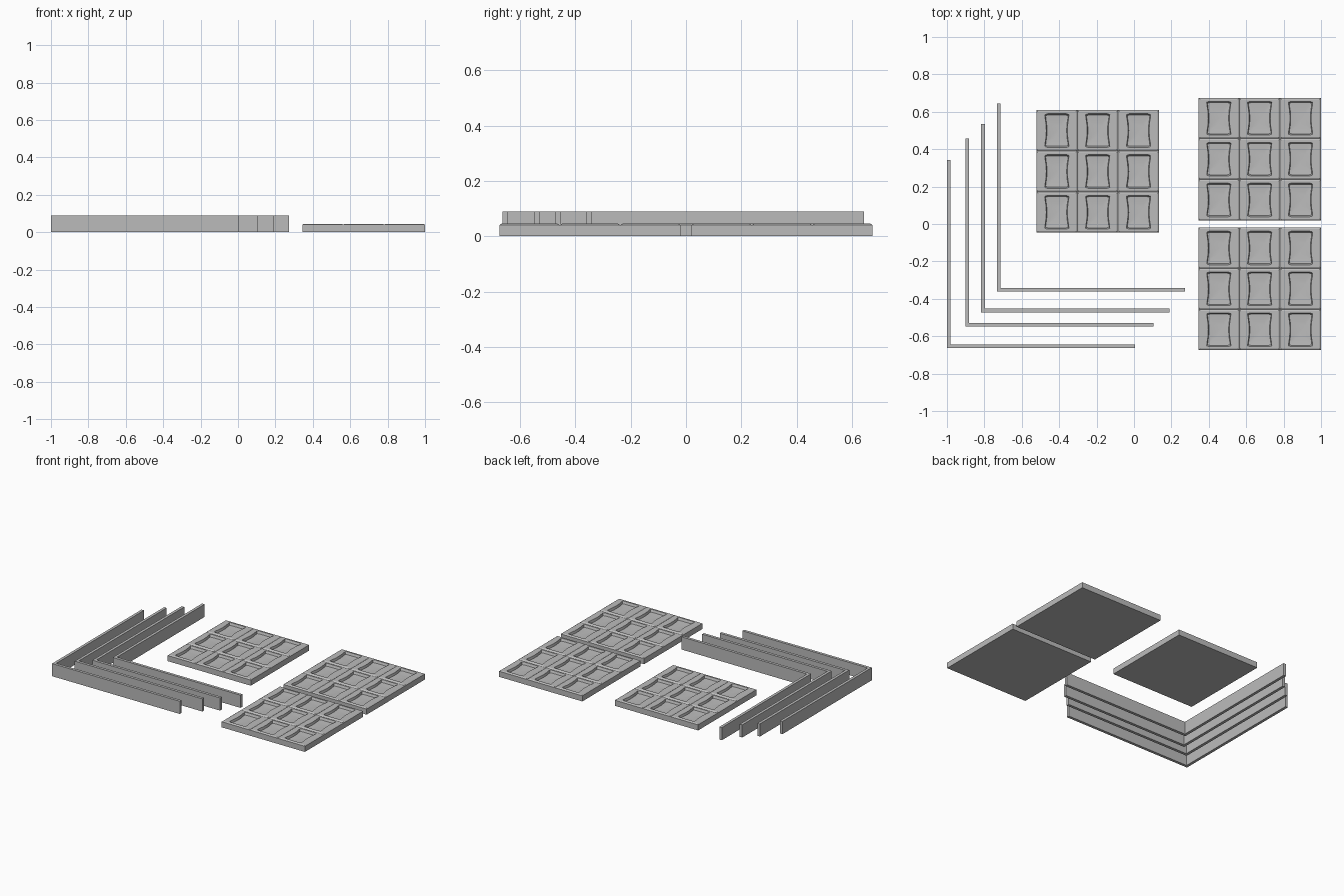
import bpy, bmesh

cube = bpy.data.objects.get("Cube")
if cube:
    bpy.data.objects.remove(cube, do_unlink=True)

grey = bpy.data.materials.new("plain grey")
grey.use_nodes = True
colour = (0.5, 0.5, 0.5, 1)
grey.diffuse_color = colour
grey.node_tree.nodes["Principled BSDF"].inputs["Base Color"].default_value = colour

CELL, TOP, SEG = 0.2185, 0.045, 8


def finish(bm, name, smooth):
    bmesh.ops.recalc_face_normals(bm, faces=bm.faces[:])
    mesh = bpy.data.meshes.new(name)
    bm.to_mesh(mesh)
    bm.free()
    mesh.materials.append(grey)
    obj = bpy.data.objects.new(name, mesh)
    bpy.context.collection.objects.link(obj)
    if smooth:
        for o in bpy.context.selected_objects:
            o.select_set(False)
        obj.select_set(True)
        bpy.context.view_layer.objects.active = obj
        bpy.ops.object.shade_smooth_by_angle(angle=0.5)
    return obj


def unit_square():
    """Points round a square from -1 to 1, anticlockwise."""
    points = []
    u, v = 1, 0
    for side in range(4):
        for i in range(SEG):
            t = -1 + 2 * i / SEG
            points.append((u - t * v, v + t * u))
        u, v = -v, u
    return points


def pocket_point(u, v, scale):
    """Waisted outline with softened corners."""
    corner = 0.95 if abs(u) == 1 and abs(v) == 1 else 1
    x = 0.068 * u * (1 - 0.17 * (1 - v * v))
    return x * scale * corner, 0.09 * v * scale * corner


def add_cell(bm, cx, cy):
    square, half = unit_square(), CELL / 2
    rings = [
        [(u * half, v * half, TOP - 0.005) for u, v in square],
        [(u * (half - 0.008), v * (half - 0.008), TOP) for u, v in square],
        [(*pocket_point(u, v, 1), TOP) for u, v in square],
        [(*pocket_point(u, v, 0.93), TOP - 0.017) for u, v in square],
        [(*pocket_point(u, v, 0.5), TOP - 0.02) for u, v in square],
    ]
    loops = [[bm.verts.new((cx + x, cy + y, z)) for x, y, z in r] for r in rings]
    n = len(square)
    for a, b in zip(loops, loops[1:]):
        for i in range(n):
            j = (i + 1) % n
            bm.faces.new((a[i], a[j], b[j], b[i]))
    bm.faces.new(loops[-1])


def add_tray(name, x, y):
    bm = bmesh.new()
    for i in (-1, 0, 1):
        for j in (-1, 0, 1):
            add_cell(bm, x + i * CELL, y + j * CELL)
    bmesh.ops.remove_doubles(bm, verts=bm.verts[:], dist=0.0005)
    # Side walls and underside
    rim = [e for e in bm.edges if e.is_boundary]
    new = bmesh.ops.extrude_edge_only(bm, edges=rim)["geom"]
    for v in new:
        if isinstance(v, bmesh.types.BMVert):
            v.co.z = 0
    bmesh.ops.holes_fill(bm, edges=[e for e in bm.edges if e.is_boundary], sides=0)
    finish(bm, name, True)


def add_corner_wall(name, x, y, length=1.006, thick=0.02, height=0.09):
    """L-shaped wall, outer corner at x, y."""
    outline = [(0, 0), (length, 0), (length, thick), (thick, thick),
               (thick, length), (0, length)]
    bm = bmesh.new()
    base = bm.faces.new([bm.verts.new((x + a, y + b, 0)) for a, b in outline])
    top = bmesh.ops.extrude_face_region(bm, geom=[base], use_keep_orig=True)["geom"]
    for v in top:
        if isinstance(v, bmesh.types.BMVert):
            v.co.z = height
    finish(bm, name, False)


# Trays with nine pockets each
add_tray("right_back_tray", 0.672, 0.347)
add_tray("right_front_tray", 0.672, -0.347)
add_tray("middle_tray", -0.194, 0.281)

# Four nested corner walls
for k, (x, y) in enumerate([(-1, -0.663), (-0.902, -0.549),
                            (-0.817, -0.472), (-0.733, -0.362)]):
    add_corner_wall(f"corner_wall_{k + 1}", x, y)
